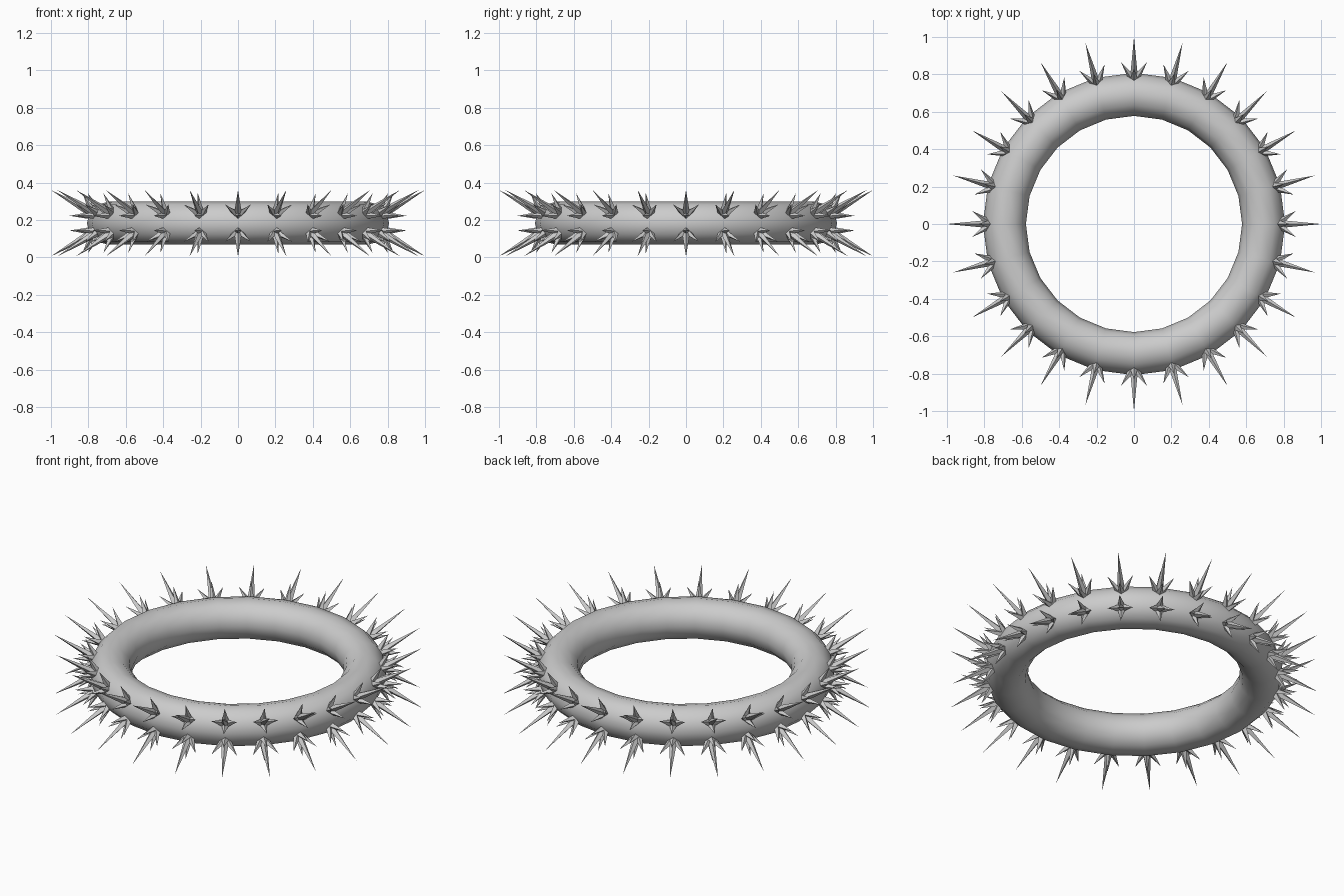
import bpy, bmesh, math
from mathutils import Vector

if "Cube" in bpy.data.objects:
    bpy.data.objects.remove(bpy.data.objects["Cube"])

RING_R, TUBE_R, MID_Z = 0.693, 0.115, 0.183
COUNT, TILT = 24, math.radians(30)

# Smooth ring body
bpy.ops.mesh.primitive_torus_add(major_segments=COUNT, minor_segments=12,
                                 major_radius=RING_R, minor_radius=TUBE_R,
                                 location=(0, 0, MID_Z))
ring = bpy.context.object
ring.name = "ring"
bpy.ops.object.shade_smooth()


def add_spike(bm, base, tip, side, width):
    """Four-sided pyramid from base to tip, one edge facing side."""
    axis = (tip - base).normalized()
    u = (side - axis * side.dot(axis)).normalized()
    v = axis.cross(u)
    foot = [bm.verts.new(base + d * width) for d in (u, v, -u, -v)]
    top = bm.verts.new(tip)
    for i in range(4):
        bm.faces.new((foot[i], foot[(i + 1) % 4], top))
    bm.faces.new(foot[::-1])


def add_row(name, sign):
    """A row of thorn clusters: one long thorn and four splayed short ones."""
    bm = bmesh.new()
    for k in range(COUNT):
        a = 2 * math.pi * k / COUNT
        out = Vector((math.cos(a), math.sin(a), 0))
        up = Vector((0, 0, sign))
        tangent = Vector((-math.sin(a), math.cos(a), 0))
        normal = out * math.cos(TILT) + up * math.sin(TILT)
        along = up * math.cos(TILT) - out * math.sin(TILT)
        centre = out * RING_R + Vector((0, 0, MID_Z)) + normal * TUBE_R
        root = centre - normal * 0.012
        add_spike(bm, root, centre + normal * 0.24, tangent, 0.021)
        for d in (tangent, -tangent, along, -along):
            add_spike(bm, root + d * 0.012, centre + normal * 0.085 + d * 0.07,
                      normal, 0.02)
    mesh = bpy.data.meshes.new(name)
    bm.to_mesh(mesh)
    bm.free()
    bpy.context.collection.objects.link(bpy.data.objects.new(name, mesh))


# Upper and lower thorn rows
add_row("upper_thorns", 1)
add_row("lower_thorns", -1)
